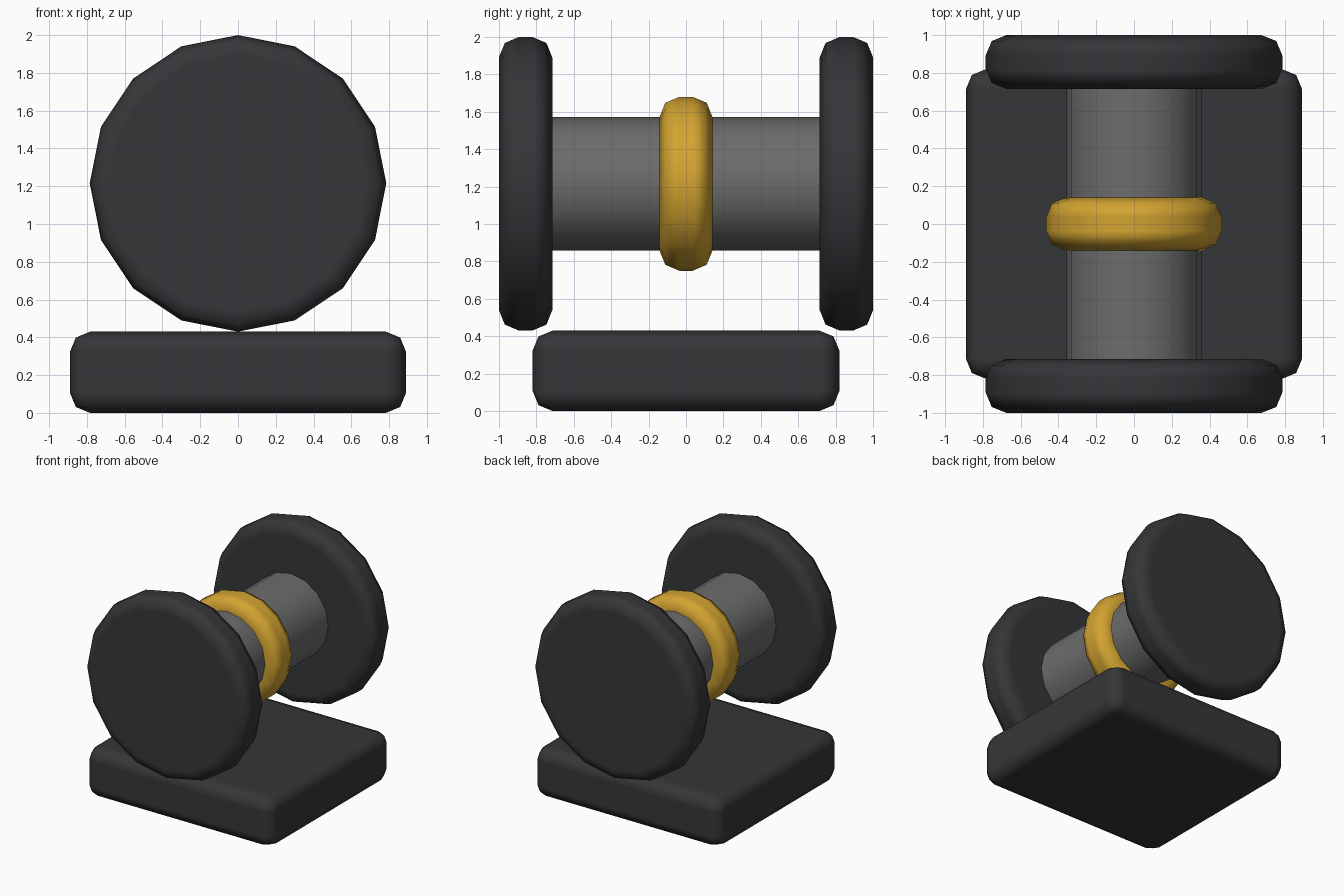
import bpy
import math

if "Cube" in bpy.data.objects:
    bpy.data.objects.remove(bpy.data.objects["Cube"])

AXIS_Z = 1.215
BEVEL = 0.107


def material(name, rgb):
    mat = bpy.data.materials.new(name)
    mat.diffuse_color = (*rgb, 1)
    mat.use_nodes = True
    mat.node_tree.nodes["Principled BSDF"].inputs["Base Color"].default_value = mat.diffuse_color
    return mat


rubber = material("dark_rubber", (0.036, 0.037, 0.04))
steel = material("steel", (0.15, 0.15, 0.15))
gold = material("gold", (0.65, 0.37, 0.03))


def finish(name, mat, bevel):
    obj = bpy.context.object
    obj.name = name
    obj.data.materials.append(mat)
    bpy.ops.object.transform_apply(location=False, rotation=True, scale=True)
    bpy.ops.object.shade_smooth_by_angle(angle=math.radians(50))
    if bevel:
        # rounded rims, with the flat faces kept flat
        mod = obj.modifiers.new("rounded_edges", 'BEVEL')
        mod.width = BEVEL
        mod.segments = 2
        mod.limit_method = 'ANGLE'
        mod.angle_limit = math.radians(40)
        mod.harden_normals = True
    return obj


def drum(name, radius, y0, y1, mat, bevel=True):
    # 16-sided cylinder lying along y, a corner pointing straight up
    bpy.ops.mesh.primitive_cylinder_add(
        vertices=16, radius=radius, depth=y1 - y0,
        location=(0, (y0 + y1) / 2, AXIS_Z), rotation=(math.pi / 2, 0, 0))
    return finish(name, mat, bevel)


# Base block
bpy.ops.mesh.primitive_cube_add(size=1, location=(0, 0, 0.215))
bpy.context.object.scale = (1.78, 1.64, 0.43)
finish("base", rubber, True)

# End discs
drum("front_disc", 0.785, -1.0, -0.715, rubber)
drum("back_disc", 0.785, 0.715, 1.0, rubber)

# Bar and its middle ring
drum("bar", 0.357, -0.8, 0.8, steel, bevel=False)
drum("middle_ring", 0.465, -0.142, 0.142, gold)
